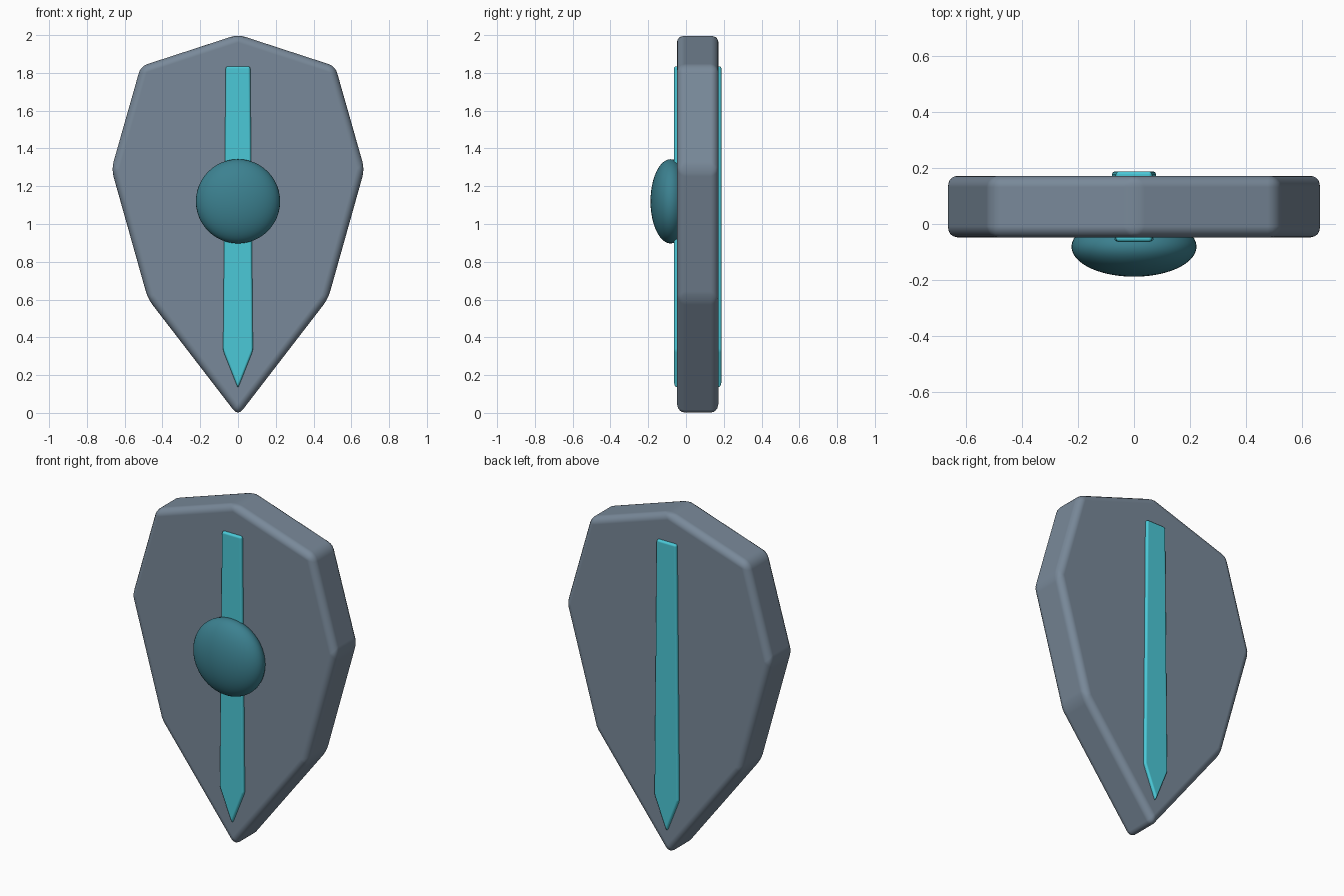
import bpy, bmesh

if "Cube" in bpy.data.objects:
    bpy.data.objects.remove(bpy.data.objects["Cube"])


def material(name, rgb):
    m = bpy.data.materials.new(name)
    m.diffuse_color = (*rgb, 1)
    m.use_nodes = True
    m.node_tree.nodes["Principled BSDF"].inputs["Base Color"].default_value = m.diffuse_color
    return m


def plate(name, half, y0, y1, bevel, segments, mat):
    """Mirror a half outline (x, z), extrude it along y and round its edges."""
    outline = half + [(-x, z) for x, z in reversed(half) if x > 0]
    bm = bmesh.new()
    face = bm.faces.new([bm.verts.new((x, y0, z)) for x, z in outline])
    ext = bmesh.ops.extrude_face_region(bm, geom=[face])
    moved = [v for v in ext["geom"] if isinstance(v, bmesh.types.BMVert)]
    bmesh.ops.translate(bm, verts=moved, vec=(0, y1 - y0, 0))
    bmesh.ops.recalc_face_normals(bm, faces=bm.faces)
    me = bpy.data.meshes.new(name)
    bm.to_mesh(me)
    bm.free()
    ob = bpy.data.objects.new(name, me)
    bpy.context.collection.objects.link(ob)
    me.materials.append(mat)
    for p in me.polygons:
        p.use_smooth = True
    mod = ob.modifiers.new("Bevel", "BEVEL")
    mod.width, mod.segments = bevel, segments
    mod.limit_method = "ANGLE"
    mod.angle_limit = 0.17
    mod.harden_normals = True
    return ob


slate = material("slate", (0.19, 0.25, 0.32))
cyan = material("cyan", (0.07, 0.58, 0.68))
teal = material("teal", (0.045, 0.22, 0.28))

# Shield body
plate("shield_body",
      [(0, 2.003), (0.515, 1.835), (0.67, 1.29), (0.477, 0.604), (0, -0.016)],
      -0.048, 0.172, 0.04, 4, slate)

# Central strip, showing on both faces
plate("center_strip",
      [(0, 1.835), (0.065, 1.835), (0.079, 0.33), (0, 0.13)],
      -0.064, 0.188, 0.012, 2, cyan)

# Flattened dome on the front
bpy.ops.mesh.primitive_uv_sphere_add(segments=48, ring_count=24, radius=1,
                                     location=(0, -0.081, 1.12))
boss = bpy.context.object
boss.name = "boss"
boss.scale = (0.223, 0.107, 0.223)
boss.data.materials.append(teal)
bpy.ops.object.shade_smooth()
